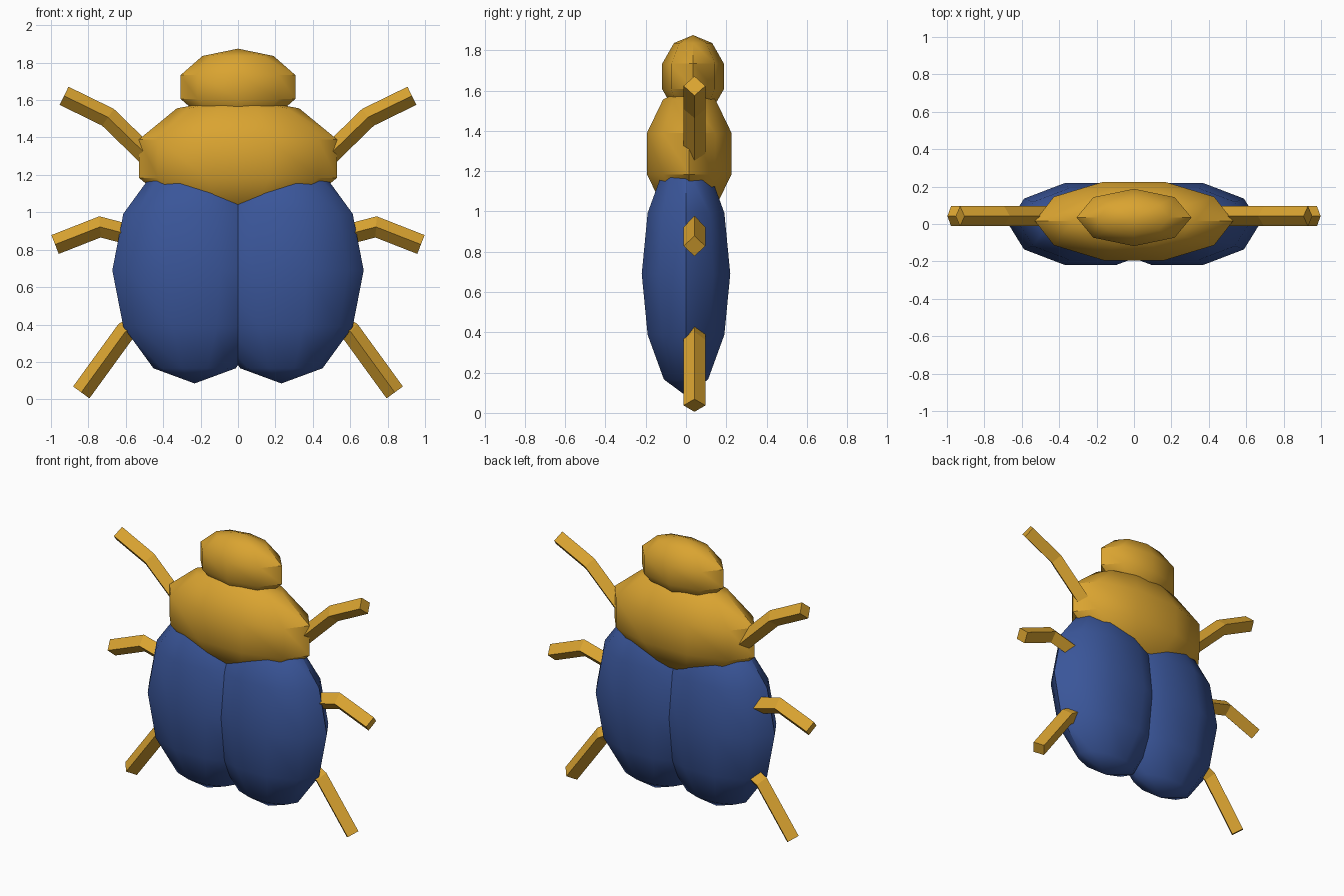
import bpy
import bmesh
from math import pi, radians
from mathutils import Matrix, Vector

cube = bpy.data.objects.get("Cube")
if cube:
    bpy.data.objects.remove(cube, do_unlink=True)


def make_material(name, rgb):
    mat = bpy.data.materials.new(name)
    mat.use_nodes = True
    color = (*rgb, 1.0)
    mat.diffuse_color = color
    for node in mat.node_tree.nodes:
        if node.type == 'BSDF_PRINCIPLED':
            node.inputs["Base Color"].default_value = color
            node.inputs["Roughness"].default_value = 0.8
    return mat


gold = make_material("golden yellow", (0.70, 0.37, 0.03))
blue = make_material("deep blue", (0.042, 0.092, 0.32))


def add_object(name, bm, mat):
    bmesh.ops.recalc_face_normals(bm, faces=bm.faces)
    mesh = bpy.data.meshes.new(name)
    bm.to_mesh(mesh)
    bm.free()
    mesh.materials.append(mat)
    obj = bpy.data.objects.new(name, mesh)
    bpy.context.collection.objects.link(obj)
    return obj


def ellipsoid(name, center, radii, segments, rings, mat):
    """Low-poly ellipsoid with poles on z and a vertex column on each x side."""
    bm = bmesh.new()
    shape = (Matrix.Translation(center) @ Matrix.Diagonal((*radii, 1))
             @ Matrix.Rotation(pi / 2, 4, 'Z'))
    bmesh.ops.create_uvsphere(bm, u_segments=segments, v_segments=rings,
                              radius=1, matrix=shape)
    obj = add_object(name, bm, mat)
    bpy.ops.object.select_all(action='DESELECT')
    obj.select_set(True)
    bpy.context.view_layer.objects.active = obj
    bpy.ops.object.shade_smooth_by_angle(angle=radians(40))
    return obj


def leg(name, path, side, radius=0.054, depth=0.042):
    """Square bar on its edge, mitred along a path of (x, z) points."""
    pts = [Vector((side * x, depth, z)) for x, z in path]
    dirs = [(b - a).normalized() for a, b in zip(pts, pts[1:])]
    depth_axis = Vector((0, radius, 0))
    bm = bmesh.new()
    loops = []
    for i, p in enumerate(pts):
        before, after = dirs[max(i - 1, 0)], dirs[min(i, len(dirs) - 1)]
        tangent = (before + after).normalized()
        normal = Vector((-tangent.z, 0, tangent.x)) * radius / tangent.dot(after)
        loops.append([bm.verts.new(p + o)
                      for o in (normal, depth_axis, -normal, -depth_axis)])
    for a, b in zip(loops, loops[1:]):
        for k in range(4):
            n = (k + 1) % 4
            bm.faces.new((a[k], a[n], b[n], b[k]))
    bm.faces.new(loops[0])
    bm.faces.new(loops[-1])
    return add_object(name, bm, gold)


# Head and thorax
ellipsoid("head", (0, 0.035, 1.67), (0.323, 0.161, 0.205), 8, 5, gold)
ellipsoid("thorax", (0, 0.016, 1.287), (0.557, 0.232, 0.332), 10, 5, gold)

# Wing cases and legs, mirrored across the body
leg_paths = {
    "front_leg": [(0.93, 1.623), (0.695, 1.508), (0.44, 1.26)],
    "middle_leg": [(0.978, 0.828), (0.738, 0.922), (0.52, 0.865)],
    "hind_leg": [(0.838, 0.037), (0.602, 0.362), (0.5, 0.42)],
}
for label, side in (("left", 1), ("right", -1)):
    ellipsoid(label + "_wing_case", (side * 0.232, 0, 0.69),
              (0.44, 0.231, 0.605), 10, 6, blue)
    for name, path in leg_paths.items():
        leg(label + "_" + name, path, side)
